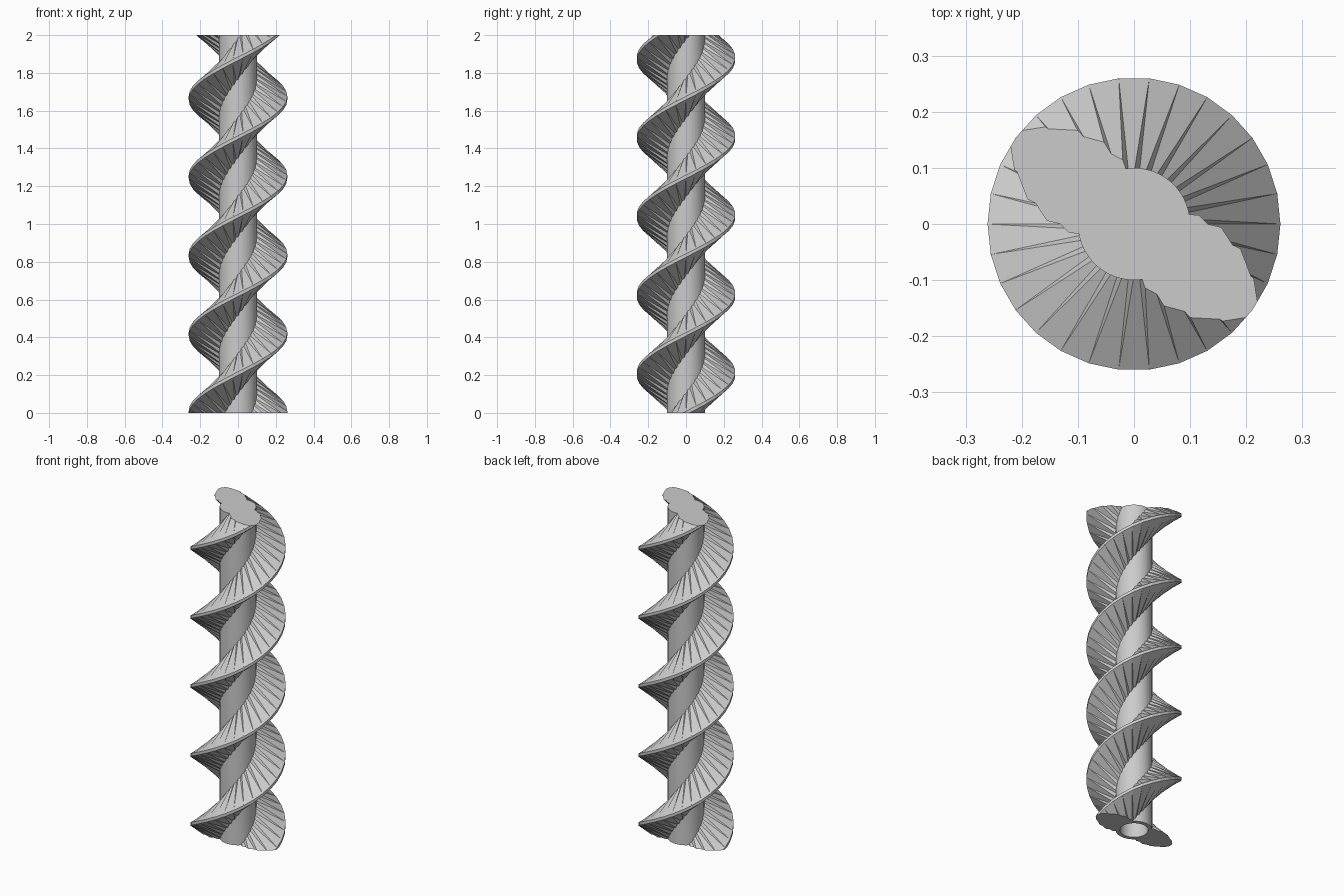
import bpy, bmesh
from math import cos, sin, pi, radians

old = bpy.data.objects.get("Cube")
if old:
    bpy.data.objects.remove(old, do_unlink=True)

LENGTH = 2.0
STEP = radians(12)            # turn per blade segment
RISE = LENGTH / 72            # climb per blade segment
R_CORE, R_ROOT, R_TIP = 0.10, 0.055, 0.261
H_ROOT, H_TIP = 0.127, 0.009  # half thickness of the blade

steel = bpy.data.materials.new("steel_grey")
steel.use_nodes = True
grey = (0.6, 0.6, 0.6, 1)
steel.diffuse_color = grey
steel.node_tree.nodes["Principled BSDF"].inputs["Base Color"].default_value = grey


def finish(bm, name):
    bmesh.ops.recalc_face_normals(bm, faces=bm.faces)
    mesh = bpy.data.meshes.new(name)
    bm.to_mesh(mesh)
    bm.free()
    obj = bpy.data.objects.new(name, mesh)
    bpy.context.collection.objects.link(obj)
    mesh.materials.append(steel)
    return obj


def cylinder(name, radius, z0, z1, sides=64):
    bm = bmesh.new()
    bmesh.ops.create_cone(bm, cap_ends=True, segments=sides,
                          radius1=radius, radius2=radius, depth=z1 - z0)
    bmesh.ops.translate(bm, verts=bm.verts, vec=(0, 0, (z0 + z1) / 2))
    return finish(bm, name)


def blade(name, start):
    """Tapered section swept up a helix, each segment bulging outward."""
    bm = bmesh.new()
    section = [(R_ROOT, H_ROOT), (R_TIP, H_TIP), (R_TIP, -H_TIP), (R_ROOT, -H_ROOT)]
    rings = []
    for k in range(-6, 79):
        a = start + k * STEP
        rings.append([bm.verts.new((r * cos(a), r * sin(a), k * RISE + h))
                      for r, h in section])
    for p, q in zip(rings, rings[1:]):
        # upper slope
        bm.faces.new((p[0], p[1], q[0]))
        bm.faces.new((p[1], q[1], q[0]))
        # rim
        bm.faces.new((p[1], p[2], q[1]))
        bm.faces.new((p[2], q[2], q[1]))
        # lower slope
        bm.faces.new((p[3], q[3], q[2]))
        bm.faces.new((p[3], q[2], p[2]))
        # hidden root
        bm.faces.new((p[3], p[0], q[3]))
        bm.faces.new((p[0], q[0], q[3]))
    bm.faces.new(rings[0])
    bm.faces.new(rings[-1])
    return finish(bm, name)


def combine(target, other, operation):
    mod = target.modifiers.new("join", "BOOLEAN")
    mod.operation = operation
    mod.solver = "EXACT"
    mod.object = other
    bpy.context.view_layer.objects.active = target
    bpy.ops.object.modifier_apply(modifier=mod.name)
    bpy.data.objects.remove(other, do_unlink=True)


# core shaft with two opposed helical blades
auger = cylinder("auger_screw", R_CORE, -0.3, LENGTH + 0.3)
for i in range(2):
    combine(auger, blade("helical_blade", i * pi), "UNION")

# flat trimmed ends
combine(auger, cylinder("end_trimmer", 0.5, 0, LENGTH, 8), "INTERSECT")

# blind drive socket in the bottom
combine(auger, cylinder("socket_cutter", 0.077, -0.1, 0.3, 48), "DIFFERENCE")

bpy.ops.object.select_all(action="DESELECT")
auger.select_set(True)
bpy.context.view_layer.objects.active = auger
bpy.ops.object.shade_smooth_by_angle(angle=radians(8))
